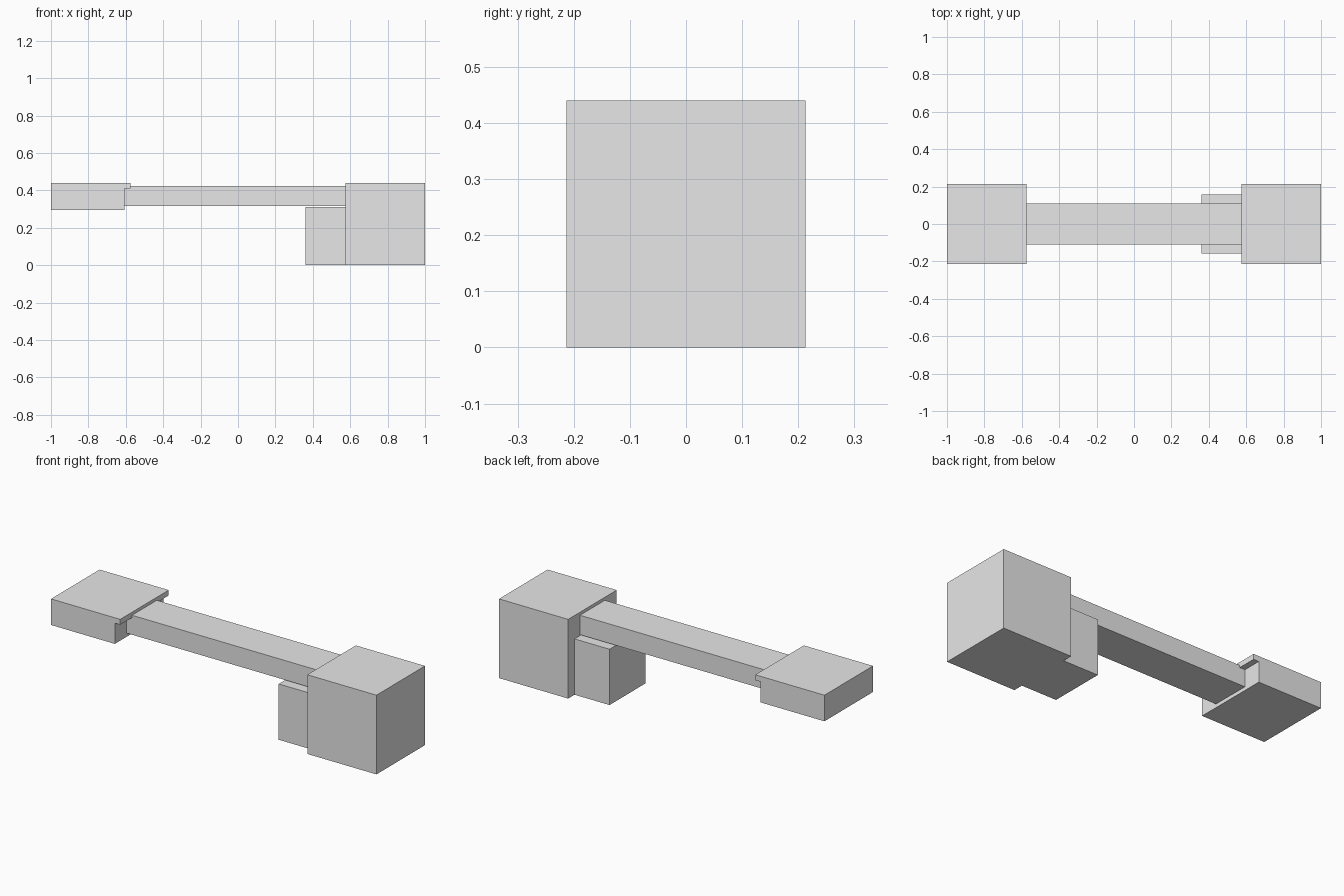
import bpy
import bmesh

if "Cube" in bpy.data.objects:
    bpy.data.objects.remove(bpy.data.objects["Cube"], do_unlink=True)

# Single flat material
grey = bpy.data.materials.new("light_grey")
grey.use_nodes = True
colour = (0.8, 0.8, 0.8, 1.0)
grey.diffuse_color = colour
grey.node_tree.nodes["Principled BSDF"].inputs["Base Color"].default_value = colour


def extrude_profile(name, points, half_depth):
    """Extrude an outline in the xz plane symmetrically along y."""
    bm = bmesh.new()
    face = bm.faces.new([bm.verts.new((x, -half_depth, z)) for x, z in points])
    result = bmesh.ops.extrude_face_region(bm, geom=[face])
    verts = [v for v in result["geom"] if isinstance(v, bmesh.types.BMVert)]
    bmesh.ops.translate(bm, verts=verts, vec=(0, 2 * half_depth, 0))
    bmesh.ops.recalc_face_normals(bm, faces=bm.faces)
    mesh = bpy.data.meshes.new(name)
    bm.to_mesh(mesh)
    bm.free()
    mesh.materials.append(grey)
    obj = bpy.data.objects.new(name, mesh)
    bpy.context.collection.objects.link(obj)
    return obj


def block(name, x0, x1, z0, z1, half_depth):
    return extrude_profile(name, [(x0, z0), (x1, z0), (x1, z1), (x0, z1)], half_depth)


# Large end block and the smaller block set against its inner side
block("large_end_block", 0.575, 1.0, 0.0, 0.44, 0.213)
block("support_block", 0.36, 0.575, 0.0, 0.31, 0.157)

# Long bar joining the two ends
block("connecting_bar", -0.61, 0.575, 0.315, 0.423, 0.109)

# Shallow end block with a thin lip overhanging the bar
extrude_profile("lipped_end_block", [
    (-1.0, 0.295), (-0.608, 0.295), (-0.608, 0.41),
    (-0.575, 0.41), (-0.575, 0.44), (-1.0, 0.44)], 0.213)
